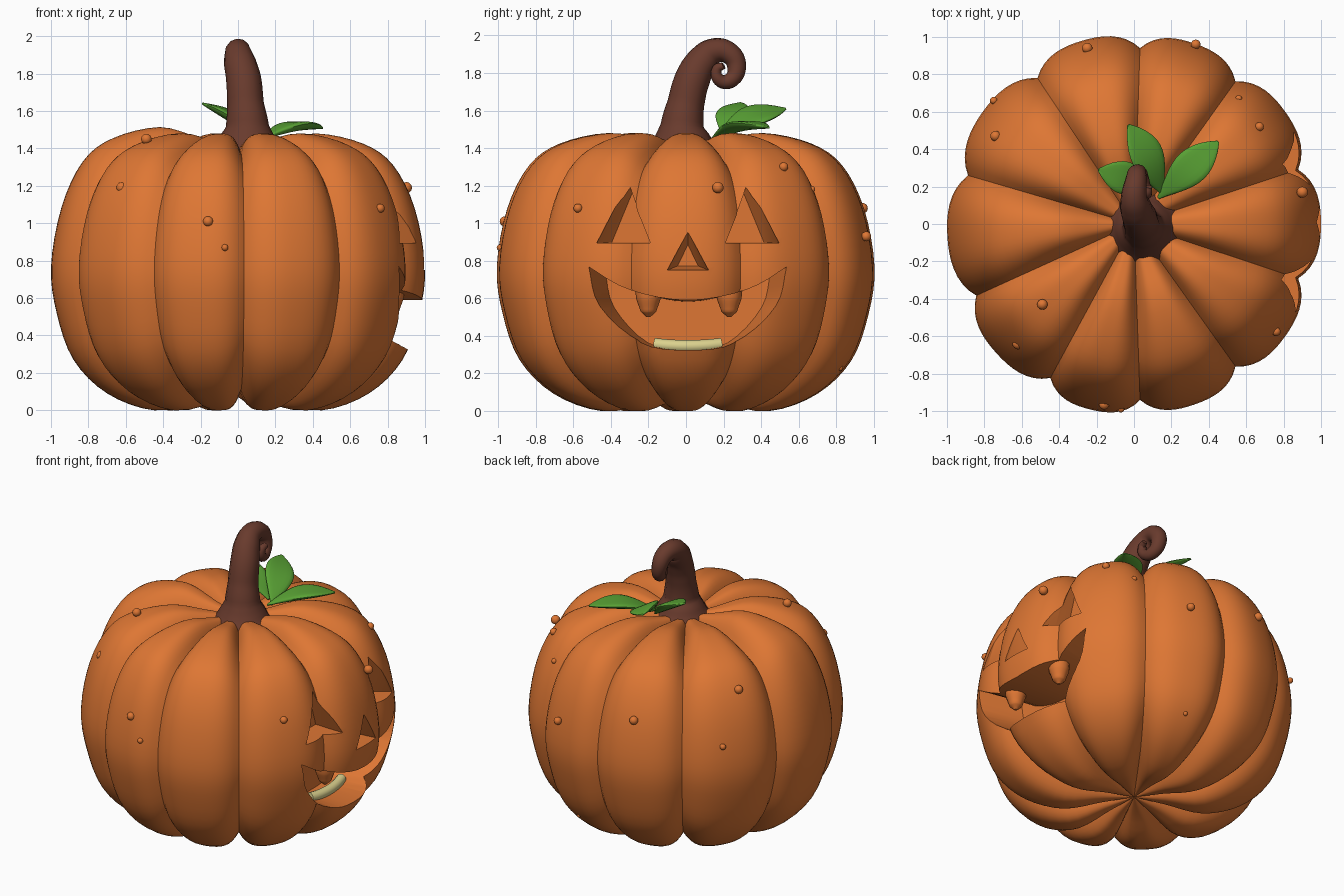
import bpy, bmesh, math
from mathutils import Vector, Matrix

cube = bpy.data.objects.get("Cube")
if cube:
    bpy.data.objects.remove(cube, do_unlink=True)


def material(name, r, g, b):
    m = bpy.data.materials.new(name)
    m.use_nodes = True
    m.diffuse_color = (r, g, b, 1)
    m.node_tree.nodes["Principled BSDF"].inputs["Base Color"].default_value = (r, g, b, 1)
    return m


ORANGE = material("pumpkin orange", 0.73, 0.183, 0.034)
BROWN = material("stem brown", 0.14, 0.043, 0.026)
GREEN = material("leaf green", 0.1, 0.36, 0.035)
CREAM = material("tooth cream", 0.71, 0.64, 0.27)


def add(name, data, mat):
    ob = bpy.data.objects.new(name, data)
    data.materials.append(mat)
    bpy.context.collection.objects.link(ob)
    return ob


def activate(ob):
    bpy.ops.object.select_all(action="DESELECT")
    ob.select_set(True)
    bpy.context.view_layer.objects.active = ob


def smooth(ob, angle=35):
    activate(ob)
    bpy.ops.object.shade_smooth_by_angle(angle=math.radians(angle))


def loft(name, rings, mat):
    """Skin closed rings of equal length and cap both ends."""
    bm = bmesh.new()
    rows = [[bm.verts.new(p) for p in ring] for ring in rings]
    n = len(rows[0])
    for a, b in zip(rows, rows[1:]):
        for i in range(n):
            j = (i + 1) % n
            bm.faces.new((a[i], a[j], b[j], b[i]))
    bm.faces.new(rows[0])
    bm.faces.new(rows[-1])
    bmesh.ops.recalc_face_normals(bm, faces=bm.faces)
    me = bpy.data.meshes.new(name)
    bm.to_mesh(me)
    bm.free()
    return add(name, me, mat)


def tube(name, points, mat):
    """Round tube through (x, y, z, radius) points."""
    cu = bpy.data.curves.new(name, "CURVE")
    cu.dimensions = "3D"
    cu.bevel_depth = 1
    cu.bevel_resolution = 4
    cu.resolution_u = 6
    cu.use_fill_caps = True
    sp = cu.splines.new("BEZIER")
    sp.bezier_points.add(len(points) - 1)
    for bp, (x, y, z, r) in zip(sp.bezier_points, points):
        bp.co = (x, y, z)
        bp.radius = r
        bp.handle_left_type = bp.handle_right_type = "AUTO"
    ob = add(name, cu, mat)
    activate(ob)
    bpy.ops.object.convert(target="MESH")
    smooth(bpy.context.object, 50)


def spline(pts, steps):
    """Catmull-Rom samples through 2D points."""
    pts = [Vector(p) for p in pts]
    pts = [2 * pts[0] - pts[1]] + pts + [2 * pts[-1] - pts[-2]]
    out = []
    for a, b, c, d in zip(pts, pts[1:], pts[2:], pts[3:]):
        for k in range(steps):
            t = k / steps
            out.append(0.5 * (2 * b + (c - a) * t + (2 * a - 5 * b + 4 * c - d) * t * t
                              + (3 * b - a - 3 * c + d) * t ** 3))
    return out + [pts[-2]]


# Ribbed body: a turned profile pinched toward its core at ten uneven grooves
PER_RIB, TALL_RIB = 16, 5
grooves = [-18, 18, 54, 88, 124, 164, 204, 241, 272, 306, 342]
profile = spline([(0.01, 0.07), (0.2, 0.04), (0.45, 0), (0.7, 0.09), (0.88, 0.27), (0.97, 0.52),
                  (1, 0.77), (0.945, 1.08), (0.83, 1.31), (0.67, 1.425), (0.42, 1.48),
                  (0.2, 1.44), (0.01, 1.4)], 4)
core = Vector((0.45, 0.75))
rings = []
for p in profile:
    ring = []
    for rib, (start, end) in enumerate(zip(grooves, grooves[1:])):
        for k in range(PER_RIB):
            u = 2 * k / PER_RIB - 1
            pinch = 0.14 * abs(u) ** 3.2 * min(1, p.x / 0.4)
            q = core + (p - core) * (1 - pinch)
            if rib == TALL_RIB:
                q.y += 0.08 * max(0, q.y - 1.05) * (1 - u * u) * min(1, p.x / 0.4)
            ang = math.radians(start + (end - start) * k / PER_RIB)
            ring.append((q.x * math.cos(ang), 1.02 * q.x * math.sin(ang), q.y))
    rings.append(ring)
body = loft("pumpkin_body", rings, ORANGE)


# Carved face on the +x side
def carve(name, outline, surface, back, centre, sy, sz):
    cy, cz = centre
    inner = [(back, cy + (y - cy) * sy, cz + (z - cz) * sz) for y, z in outline]
    cutter = loft(name, [[(x, y, z) for y, z in outline] for x in (1.2, surface)] + [inner], ORANGE)
    cutter.hide_render = True
    mod = body.modifiers.new(name, "BOOLEAN")
    mod.operation = "DIFFERENCE"
    mod.solver = "EXACT"
    mod.object = cutter
    activate(body)
    bpy.ops.object.modifier_apply(modifier=name)
    bpy.data.objects.remove(cutter, do_unlink=True)


MID = 0.01
for side in (-1, 1):
    eye = [(MID + side * y, z) for y, z in ((0.485, 0.895), (0.2, 0.895), (0.325, 1.205))]
    carve("eye_cutter", eye, 0.84, 0.74, (MID + side * 0.2, 0.92), 0.72, 0.9)
carve("nose_cutter", [(-0.1, 0.75), (0.12, 0.75), (MID, 0.955)], 0.98, 0.87, (MID, 0.8), 0.5, 0.55)
upper = spline([(-0.53, 0.77), (-0.3, 0.645), (MID, 0.59), (0.32, 0.645), (0.55, 0.77)], 4)
lower = spline([(0.55, 0.77), (0.49, 0.56), (0.27, 0.365), (MID, 0.325),
                (-0.25, 0.365), (-0.47, 0.56), (-0.53, 0.77)], 4)
carve("mouth_cutter", [tuple(p) for p in upper[:-1] + lower[:-1]], 0.9, 0.58, (MID, 0.33), 0.82, 0.97)
smooth(body, 32)

# Two fangs hang from the upper lip, one curved tooth stands behind the lower lip
for side, y in (("right", -0.2), ("left", 0.23)):
    tube("fang_" + side, [(0.82, y, 0.69, 0.075), (0.82, y, 0.6, 0.066),
                          (0.82, y, 0.53, 0.042), (0.82, y, 0.5, 0.01)], ORANGE)
tooth = []
for k in range(-3, 4):
    a = k * 0.085
    tooth.append((0.7 * math.cos(a), MID + 0.7 * math.sin(a), 0.345 + 0.0012 * k * k, 0.033))
tube("lower_tooth", tooth, CREAM)

# Curled stem with a flared foot
tube("stem", [(0.05, -0.02, 1.37, 0.21), (0.05, -0.02, 1.44, 0.16), (0.05, -0.02, 1.52, 0.115),
              (0.04, 0, 1.64, 0.098), (0.03, 0.035, 1.77, 0.094), (0.01, 0.085, 1.86, 0.086),
              (0, 0.145, 1.915, 0.07), (0.01, 0.23, 1.905, 0.058), (0.02, 0.27, 1.83, 0.05),
              (0.04, 0.235, 1.76, 0.042), (0.06, 0.175, 1.765, 0.034), (0.07, 0.165, 1.82, 0.027),
              (0.08, 0.2, 1.84, 0.018)], BROWN)


# Arched, cushioned leaves
def leaf(name, base, tip, width, arch, roll):
    base, tip = Vector(base), Vector(tip)
    along = (tip - base).normalized()
    across = along.cross(Vector((0, 0, 1))).normalized()
    across.rotate(Matrix.Rotation(math.radians(roll), 3, along))
    up = across.cross(along)
    rows = []
    for k in range(13):
        t = k / 12
        c = base.lerp(tip, t) + up * arch * math.sin(math.pi * t)
        w = 0.008 + width * math.sin(math.pi * t ** 1.25) ** 0.9 if 0 < k < 12 else 0.008
        h = 0.006 + 0.02 * math.sin(math.pi * t)
        rows.append([c + across * w * math.cos(a) + up * (h * math.sin(a) + 0.15 * w * math.cos(a) ** 2)
                     for a in (j * math.tau / 16 for j in range(16))])
    smooth(loft(name, rows, GREEN), 60)


leaf("leaf_back", (0.15, 0.16, 1.45), (-0.03, 0.53, 1.61), 0.09, 0.03, 25)
leaf("leaf_right", (0.1, 0.2, 1.46), (-0.19, 0.29, 1.64), 0.08, 0.02, 0)
leaf("leaf_left", (0.13, 0.14, 1.45), (0.45, 0.44, 1.51), 0.085, 0.035, 0)

# Warts scattered over the skin
warts = [(0.9, 0.17, 1.19, 0.03), (0.76, -0.575, 1.08, 0.024), (0.67, 0.52, 1.3, 0.024),
         (0.56, 0.67, 1.18, 0.018), (0.33, 0.96, 0.93, 0.026), (-0.16, -0.965, 1.01, 0.027),
         (-0.07, -0.99, 0.87, 0.018), (-0.49, -0.43, 1.45, 0.028), (-0.62, -0.64, 1.19, 0.03),
         (-0.25, 0.94, 1.08, 0.028), (-0.75, 0.66, 0.92, 0.02), (-0.74, 0.47, 1.25, 0.028),
         (0.26, 0.82, 0.23, 0.016)]
for i, (x, y, z, r) in enumerate(warts):
    bpy.ops.mesh.primitive_uv_sphere_add(segments=16, ring_count=10, radius=r, location=(x, y, z))
    ob = bpy.context.object
    ob.name = "wart_%d" % (i + 1)
    ob.data.materials.append(ORANGE)
    smooth(ob, 60)
